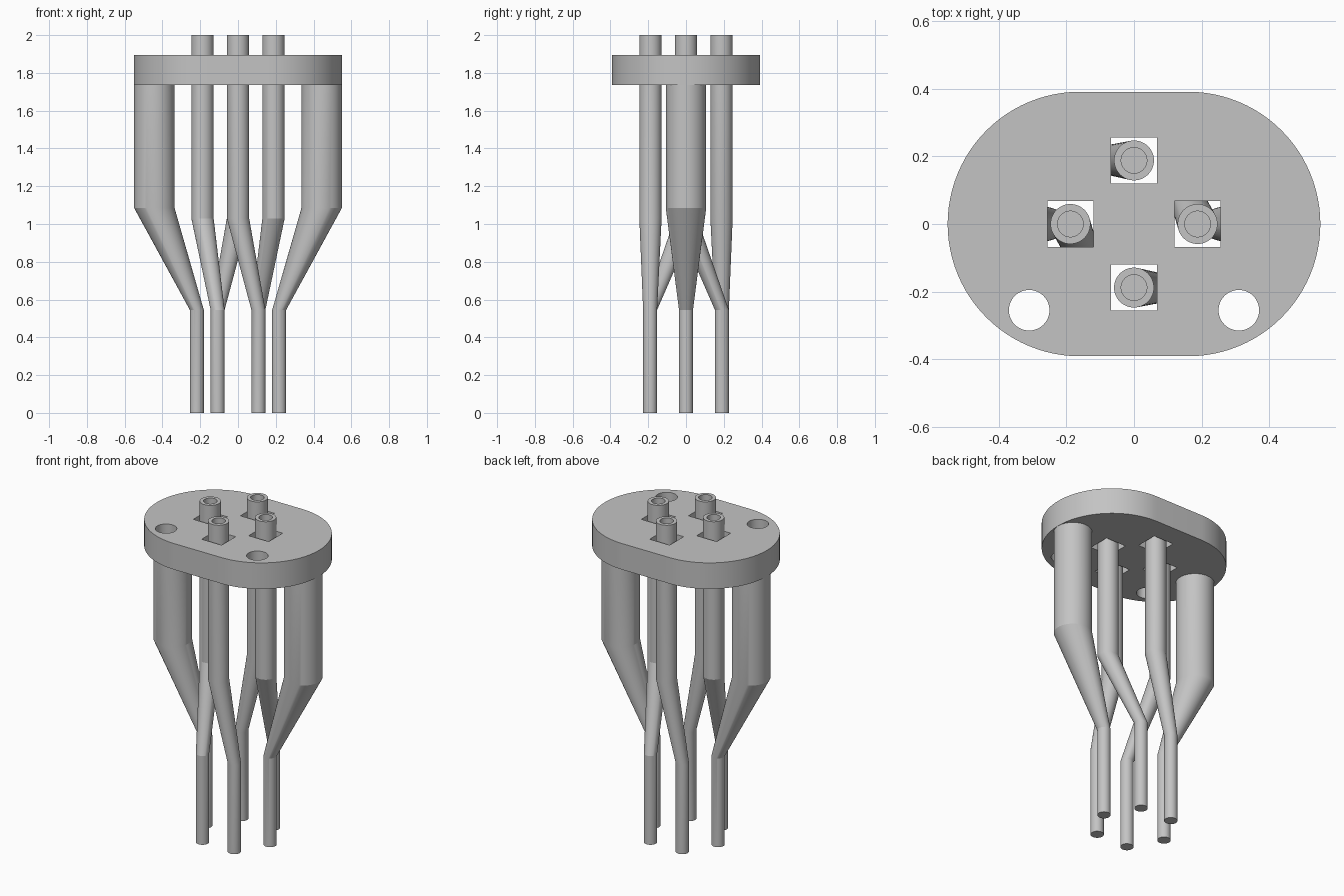
import bpy, bmesh
from math import cos, sin, pi, radians

cube = bpy.data.objects.get("Cube")
if cube:
    bpy.data.objects.remove(cube, do_unlink=True)

grey = bpy.data.materials.new("plain_grey")
grey.use_nodes = True
colour = (0.55, 0.55, 0.55, 1)
grey.diffuse_color = colour
grey.node_tree.nodes["Principled BSDF"].inputs["Base Color"].default_value = colour

SIDES = 48
LEG_R, LEG_TOP = 0.037, 0.545


def circle(cx, cy, r, n=SIDES, start=0.0, sweep=2 * pi):
    return [(cx + r * cos(start + sweep * i / n), cy + r * sin(start + sweep * i / n))
            for i in range(n)]


def square(cx, cy, h):
    return [(cx - h, cy - h), (cx + h, cy - h), (cx + h, cy + h), (cx - h, cy + h)]


def finish(obj):
    bpy.ops.object.select_all(action='DESELECT')
    obj.select_set(True)
    bpy.context.view_layer.objects.active = obj
    if obj.type == 'CURVE':
        bpy.ops.object.convert(target='MESH')
    obj.data.materials.clear()
    obj.data.materials.append(grey)
    bpy.ops.object.shade_smooth_by_angle(angle=radians(15))


def loft(name, rings):
    """Skin circular rings (x, y, z, radius) in order and cap both ends."""
    bm = bmesh.new()
    loops = [[bm.verts.new((x, y, z)) for x, y in circle(cx, cy, r)]
             for cx, cy, z, r in rings]
    for low, high in zip(loops, loops[1:]):
        for i in range(SIDES):
            j = (i + 1) % SIDES
            bm.faces.new((low[i], low[j], high[j], high[i]))
    bm.faces.new(loops[0][::-1])
    bm.faces.new(loops[-1])
    bmesh.ops.recalc_face_normals(bm, faces=bm.faces)
    mesh = bpy.data.meshes.new(name)
    bm.to_mesh(mesh)
    bm.free()
    obj = bpy.data.objects.new(name, mesh)
    bpy.context.collection.objects.link(obj)
    finish(obj)


# Pins: thin leg, slanted taper, thick shaft and bored tip
PIN = 0.188
pins = {
    "back_pin": ((0, PIN), (-0.108, 0.19)),
    "front_pin": ((0, -PIN), (0.108, -0.19)),
    "right_pin": ((-PIN, 0), (-0.108, -0.19)),
    "left_pin": ((PIN, 0), (0.108, 0.19)),
}
for name, (top, foot) in pins.items():
    loft(name, [(*foot, 0, LEG_R), (*foot, LEG_TOP, LEG_R),
                (*top, 1.03, 0.059), (*top, 2.0, 0.059),
                (*top, 2.0, 0.038), (*top, 1.88, 0.038)])

# Side pillars carrying the plate
for name, side in (("right_pillar", -1), ("left_pillar", 1)):
    foot, top = side * 0.218, side * 0.443
    loft(name, [(foot, 0, 0, LEG_R), (foot, 0, LEG_TOP, LEG_R),
                (top, 0, 1.085, 0.107), (top, 0, 1.735, 0.107)])

# Plate: rounded outline with square pin openings and two round holes
R, CX = 0.391, 0.16
outline = (circle(CX, 0, R, start=-pi / 2, sweep=pi) + [(CX, R)]
           + circle(-CX, 0, R, start=pi / 2, sweep=pi) + [(-CX, -R)])
loops = [outline]
loops += [square(*top, 0.068) for top, foot in pins.values()]
loops += [circle(s * 0.31, -0.255, 0.06) for s in (-1, 1)]

curve = bpy.data.curves.new("plate", 'CURVE')
curve.dimensions = '2D'
curve.fill_mode = 'BOTH'
curve.extrude = 0.08
for pts in loops:
    spline = curve.splines.new('POLY')
    spline.points.add(len(pts) - 1)
    for p, (x, y) in zip(spline.points, pts):
        p.co = (x, y, 0, 1)
    spline.use_cyclic_u = True
plate = bpy.data.objects.new("plate", curve)
plate.location.z = 1.815
bpy.context.collection.objects.link(plate)
finish(plate)
